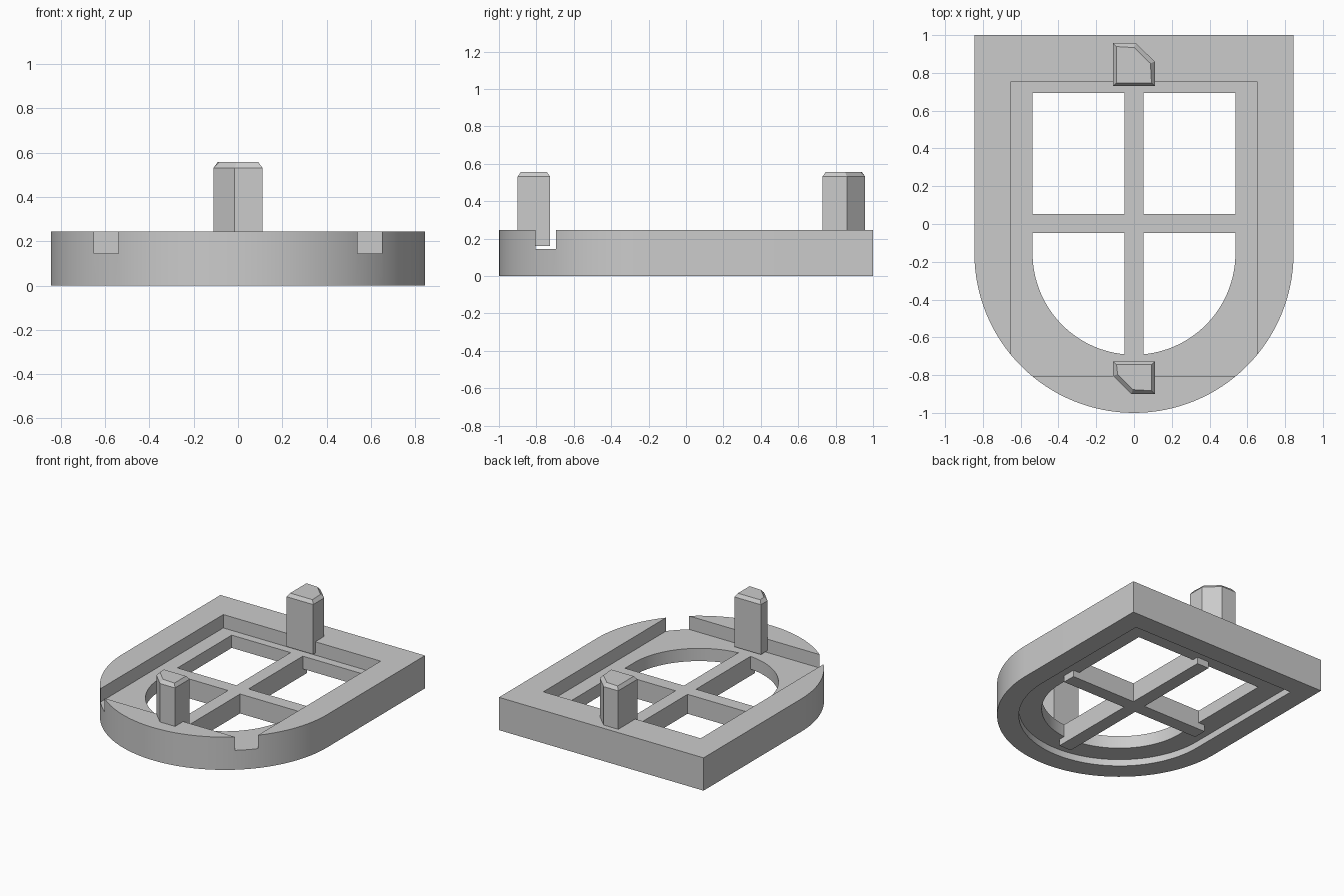
import bpy
import bmesh
import math

cube = bpy.data.objects.get("Cube")
if cube:
    bpy.data.objects.remove(cube, do_unlink=True)

# One plain grey for every part
grey = bpy.data.materials.new("light_grey")
grey.use_nodes = True
COLOUR = (0.6, 0.6, 0.6, 1)
grey.diffuse_color = COLOUR
grey.node_tree.nodes["Principled BSDF"].inputs["Base Color"].default_value = COLOUR

ARC_Y = -0.155
FLOOR, LEDGE, TOP = 0.145, 0.05, 0.245


def prism(name, outline, z0, z1, chamfer=0):
    """Extrude a counter-clockwise outline, optionally chamfering the top rim."""
    bm = bmesh.new()
    base = bm.faces.new([bm.verts.new((x, y, z0)) for x, y in outline])
    up = bmesh.ops.extrude_face_region(bm, geom=[base])["geom"]
    bmesh.ops.translate(bm, vec=(0, 0, z1 - z0),
                        verts=[v for v in up if isinstance(v, bmesh.types.BMVert)])
    bmesh.ops.recalc_face_normals(bm, faces=bm.faces)
    if chamfer:
        cap = max(bm.faces, key=lambda f: f.calc_center_median().z)
        bmesh.ops.inset_individual(bm, faces=[cap], thickness=chamfer)
        bmesh.ops.translate(bm, vec=(0, 0, chamfer), verts=cap.verts)
    mesh = bpy.data.meshes.new(name)
    bm.to_mesh(mesh)
    bm.free()
    mesh.materials.append(grey)
    obj = bpy.data.objects.new(name, mesh)
    bpy.context.collection.objects.link(obj)
    return obj


def arch(radius, back, steps=64):
    """Straight back edge with a half-circle front."""
    arc = [(radius * math.cos(a), ARC_Y + radius * math.sin(a))
           for a in (math.pi * (1 + i / steps) for i in range(steps + 1))]
    return arc + [(radius, back), (-radius, back)]


def rect(x0, x1, y0, y1):
    return [(x0, y0), (x1, y0), (x1, y1), (x0, y1)]


def activate(obj):
    bpy.ops.object.select_all(action='DESELECT')
    obj.select_set(True)
    bpy.context.view_layer.objects.active = obj


def combine(target, tool, operation):
    mod = target.modifiers.new("combine", 'BOOLEAN')
    mod.operation = operation
    mod.solver = 'EXACT'
    mod.object = tool
    activate(target)
    bpy.ops.object.modifier_apply(modifier=mod.name)
    bpy.data.objects.remove(tool, do_unlink=True)


# Arched frame with an opening, a square top recess and an arched underside recess
frame = prism("window_frame", arch(0.845, 1.0), 0, TOP)
combine(frame, prism("top_recess", rect(-0.65, 0.65, -0.805, 0.755), FLOOR, 0.4), 'DIFFERENCE')
combine(frame, prism("under_recess", arch(0.695, 0.85), -0.1, LEDGE), 'DIFFERENCE')
combine(frame, prism("opening", arch(0.537, 0.693), -0.1, 0.4), 'DIFFERENCE')

# Crossed bars, flush with the recess floor and deeper than the ledge
combine(frame, prism("long_bar", rect(-0.05, 0.05, -0.74, 0.74), 0, FLOOR), 'UNION')
combine(frame, prism("cross_bar", rect(-0.59, 0.59, -0.047, 0.053), 0, FLOOR), 'UNION')
activate(frame)
bpy.ops.object.shade_smooth_by_angle(angle=math.radians(30))

# Posts with one cut corner, overhanging the recess
prism("back_post", [(-0.11, 0.73), (0.11, 0.73), (0.11, 0.86), (0.01, 0.957), (-0.11, 0.957)],
      0.16, 0.532, 0.025)
prism("front_post", [(-0.11, -0.805), (-0.015, -0.9), (0.11, -0.9), (0.11, -0.727), (-0.11, -0.727)],
      0.16, 0.532, 0.025)
